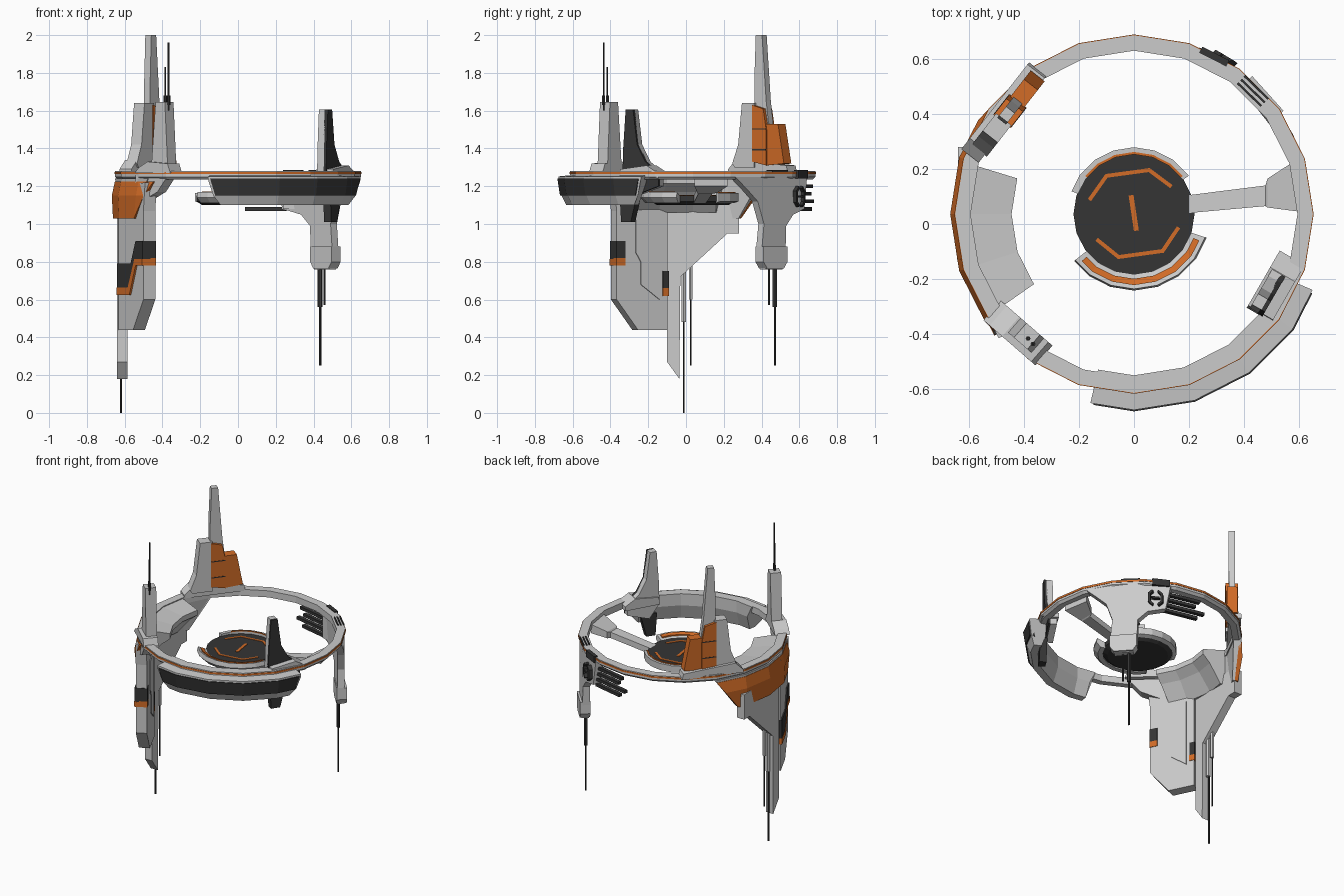
import bpy, bmesh
from math import sin, cos, radians, pi
from mathutils import Vector

CY, STEP = 0.036, 18          # ring centre offset and facet angle (20 sides)


def mat(name, c):
    m = bpy.data.materials.new(name)
    m.diffuse_color = (*c, 1)
    return m


ORANGE = mat("orange", (0.65, 0.15, 0.02))
DARK = mat("dark", (0.035, 0.035, 0.035))


def loft(name, loops, m=None, closed=False):
    """Skin a series of equal-length vertex loops."""
    bm = bmesh.new()
    vs = [[bm.verts.new(p) for p in l] for l in loops]
    n, k = len(loops[0]), len(loops)
    for i in range(k if closed else k - 1):
        a, b = vs[i], vs[(i + 1) % k]
        for j in range(n):
            bm.faces.new((a[j], a[(j + 1) % n], b[(j + 1) % n], b[j]))
    if not closed:
        bm.faces.new(vs[0])
        bm.faces.new(vs[-1])
    bmesh.ops.recalc_face_normals(bm, faces=bm.faces)
    me = bpy.data.meshes.new(name)
    bm.to_mesh(me)
    bm.free()
    ob = bpy.data.objects.new(name, me)
    bpy.context.collection.objects.link(ob)
    if m:
        me.materials.append(m)
    return ob


def arc(name, a0, a1, section, m=None):
    """Sweep (r, z[, end inset in degrees]) along the faceted ring."""
    full = a1 - a0 == 360
    angs = [a0] + [a for a in range(0, 720, STEP) if a0 < a < a1] + ([] if full else [a1])
    loops = []
    for a in angs:
        loop = []
        for p in section:
            d = p[2] if len(p) > 2 else 0
            b = max(a, a0 + d) if not full else a
            b = min(b, a1 - d) if not full else a
            k = cos(radians(9)) / cos(radians(b % STEP - 9))
            loop.append((p[0] * k * cos(radians(b)), CY + p[0] * k * sin(radians(b)), p[1]))
        loops.append(loop)
    return loft(name, loops, m, full)


def plate(name, ang, r0, r1, profile, m=None, bend=0):
    """Upright plate tangent to the ring: (t, z) profile extruded radially."""
    c, s = cos(radians(ang)), sin(radians(ang))
    return loft(name, [[((r - bend * t * t) * c - t * s, CY + (r - bend * t * t) * s + t * c, z)
                        for t, z in profile] for r in (r0, r1)], m)


def box(name, ang, r0, r1, t0, t1, z0, z1, m=None, bend=0):
    return plate(name, ang, r0, r1, [(t0, z0), (t1, z0), (t1, z1), (t0, z1)], m, bend)


def rod(name, x, y, z0, z1, r, m=None):
    return loft(name, [[(x + r * cos(i * pi / 3), y + r * sin(i * pi / 3), z) for i in range(6)]
                       for z in (z0, z1)], m)


def stripe(name, pts, w, z, m):
    """Flat marking of constant width along a polyline."""
    for i, (p, q) in enumerate(zip(pts, pts[1:])):
        p, q = Vector(p), Vector(q)
        d = (q - p).normalized()
        n = Vector((-d.y, d.x)) * w / 2
        e = d * w * 0.25
        loft(f"{name}_{i}", [[(*v, zz) for v in (p - e + n, q + e + n, q + e - n, p - e - n)]
                             for zz in (z, z + 0.004)], m)


# main ring with stripe
arc("main_ring", 0, 360, [(.594, 1.235), (.635, 1.235), (.65, 1.25), (.65, 1.28), (.594, 1.28)])
arc("ring_stripe", 0, 360, [(.64, 1.264), (.653, 1.264), (.653, 1.275), (.64, 1.275)], ORANGE)

# thick front section with dark band
arc("front_hull", 257, 337, [(.586, 1.20, 4), (.586, 1.28), (.65, 1.28), (.65, 1.258), (.712, 1.252),
                             (.712, 1.235), (.695, 1.15, 2), (.67, 1.10, 5), (.62, 1.10, 5)])
arc("front_band", 258, 336, [(.68, 1.24), (.717, 1.24), (.703, 1.15, 2), (.67, 1.15, 2)], DARK)

# left platform and outer armour
arc("left_platform", 163, 215, [(.445, 1.215), (.445, 1.25), (.60, 1.275), (.64, 1.275),
                                (.64, 1.06, 5), (.59, 1.06, 5), (.50, 1.17, 2)])
arc("armour_liner", 143, 222, [(.60, 1.24), (.65, 1.24), (.645, 1.03, 14), (.625, 1.03, 14)])
arc("left_armour", 144, 226, [(.635, 1.225), (.652, 1.225), (.668, 1.15, 5), (.662, 1.03, 13),
                              (.64, 1.03, 13)], ORANGE)

# hub: disc, rims and pad markings
arc("hub_disc", 0, 360, [(.001, 1.10), (.19, 1.10), (.22, 1.12), (.22, 1.15), (.001, 1.15)], DARK)
arc("hub_rim_back", 35, 160, [(.217, 1.11), (.243, 1.12), (.243, 1.165), (.217, 1.165)])
arc("hub_rim_stripe_back", 38, 142, [(.217, 1.16), (.226, 1.16), (.226, 1.17), (.217, 1.17)], ORANGE)
arc("hub_rim_front", 218, 342, [(.217, 1.11), (.25, 1.11), (.278, 1.14), (.272, 1.17), (.22, 1.15)])
arc("hub_rim_stripe_front", 222, 338, [(.235, 1.15), (.258, 1.15), (.258, 1.172), (.235, 1.164)], ORANGE)
stripe("pad_mark_back", [(-.16, .09), (-.10, .175), (.055, .196), (.133, .138)], .014, 1.149, ORANGE)
stripe("pad_mark_front", [(-.133, -.058), (-.056, -.12), (.104, -.098), (.16, -.015)], .014, 1.149, ORANGE)
stripe("pad_mark_centre", [(-.01, .10), (.008, -.02)], .018, 1.149, ORANGE)

# bridge from hub to ring
loft("bridge", [[(x0, y0, z0), (x1, y1, z0), (x1, y1, z1), (x0, y0, z1)] for x0, y0, x1, y1, z0, z1 in
                [(.2, .04, .2, .105, 1.11, 1.15), (.478, .065, .478, .14, 1.16, 1.20),
                 (.485, .06, .485, .165, 1.165, 1.21), (.6, .045, .57, .22, 1.20, 1.26)]])

# tall back-left fin
plate("tall_fin_base", 142, .56, .64, [(.20, 1.27), (.20, 1.29), (.15, 1.34), (-.19, 1.31), (-.20, 1.27)])
plate("tall_fin_body", 142, .55, .62, [(.165, 1.32), (.125, 1.42), (.10, 1.64), (.02, 1.64), (.02, 1.30), (.15, 1.30)])
plate("tall_fin_spike", 142, .567, .607, [(.03, 1.6), (.03, 1.75), (.02, 2.0), (-.022, 2.0), (-.05, 1.65), (-.07, 1.5)])
plate("tall_fin_panel_inner", 142, .547, .624, [(.03, 1.63), (-.045, 1.61), (-.065, 1.5), (-.065, 1.31), (.03, 1.33)], ORANGE)
plate("tall_fin_panel_outer", 142, .553, .617, [(-.06, 1.53), (-.14, 1.53), (-.18, 1.32), (-.06, 1.31)], ORANGE)
for i, z in enumerate((1.39, 1.5)):
    box(f"fin_panel_seam_{i}", 142, .545, .626, -.063, .028, z, z + .006, DARK)

# front-left antenna tower
plate("tower_base", 229, .555, .65, [(-.16, 1.27), (-.13, 1.30), (-.07, 1.33), (.07, 1.32), (.09, 1.27)])
plate("tower", 229, .555, .625, [(-.065, 1.3), (-.035, 1.645), (.03, 1.645), (.05, 1.3)])
plate("tower_bracket", 226, .57, .635, [(-.14, 1.10), (-.14, 1.26), (.10, 1.26), (.02, 1.17)])
rod("tower_antenna_long", -.367, -.436, 1.6, 1.96, .005, DARK)
rod("tower_antenna_short", -.385, -.416, 1.6, 1.83, .005, DARK)
for x, y in ((-.367, -.436), (-.385, -.416)):
    rod("tower_antenna_socket", x, y, 1.63, 1.68, .009, DARK)

# right fin, dark on the outside
FIN = [(-.09, 1.24), (-.085, 1.4), (-.07, 1.605), (-.025, 1.605), (0, 1.42), (.05, 1.33), (.13, 1.27), (.13, 1.2), (-.02, 1.15)]
plate("right_fin", 330, .535, .575, FIN)
plate("right_fin_skin", 330, .57, .59, FIN, DARK)
plate("right_fin_foot", 330, .525, .63, [(-.09, 1.24), (-.08, 1.29), (.08, 1.31), (.15, 1.27), (.15, 1.24)])
plate("right_fin_keel", 328, .575, .62, [(-.07, 1.16), (-.06, 1.01), (0, 1.01), (.04, 1.16)], DARK)

# large left leg with banding
plate("left_leg", 206, .57, .64, [(-.13, 1.2), (.19, 1.22), (.17, 1.07), (.17, .6), (.045, .44), (-.13, .44)])
plate("left_leg_panel", 206, .564, .6, [(-.08, 1.05), (.06, 1.05), (.06, .85), (.03, .8), (.03, .68), (-.08, .6)])
plate("leg_band_dark", 206, .6, .648, [(.173, .91), (.09, .91), (.03, .79), (-.134, .79), (-.134, .66),
                                       (0, .66), (.08, .81), (.173, .81)], DARK)
plate("leg_band_orange", 206, .6, .65, [(.174, .815), (.08, .815), (0, .665), (-.136, .665),
                                        (-.136, .625), (.02, .625), (.095, .78), (.174, .78)], ORANGE)
for t0, t1, z in ((-.135, -.10, .62), (.12, .173, .78)):
    box("leg_edge_dark", 206, .567, .62, t0, t1, z + .04, z + .13, DARK)
    box("leg_edge_orange", 206, .566, .62, t0, t1, z, z + .04, ORANGE)

# blade leg beside it, with antennas
BLADE = [(-.10, 1.14), (.28, 1.12), (.28, .95), (.22, .95), (-.03, .72), (-.035, .18), (-.10, .27)]
loft("blade_leg", [[(x, y, z) for y, z in BLADE] for x in (-.64, -.585)])
rod("blade_antenna_holder_long", -.615, -.012, .48, .78, .015)
rod("blade_antenna_holder_short", -.615, .025, .6, .84, .012)
rod("blade_antenna_long", -.62, -.012, 0, .53, .006, DARK)
rod("blade_antenna_short", -.615, .025, .25, .62, .005, DARK)

# back-right bracket leg, bent to follow the ring
plate("bracket_leg", 42, .60, .645, [(-.24, 1.25), (-.08, 1.25), (.08, 1.25), (.29, 1.25), (.26, 1.08), (.15, 1.05),
                                     (.09, .99), (.085, .86), (.06, .76), (-.06, .76), (-.085, .86), (-.07, 1.0),
                                     (-.11, 1.12), (-.17, 1.18)], None, .75)
plate("bracket_collar", 42, .59, .655, [(-.085, .80), (-.085, .88), (.085, .88), (.085, .80), (.06, .765), (-.06, .765)])
rod("bracket_antenna_holder", .435, .47, .56, .78, .013, DARK)
rod("bracket_antenna_long", .435, .47, .25, .6, .006, DARK)
rod("bracket_antenna_short", .458, .44, .57, .78, .006, DARK)
for s in (-1, 1):      # round hatch outline
    plate("hatch_outline", 42, .63, .665, [(.2 + s * t, 1.145 + z) for t, z in
          [(.02, .055), (.045, .03), (.045, -.03), (.02, -.055), (.012, -.045), (.03, -.025), (.03, .025), (.012, .045)]], DARK, .75)
box("hatch_bar", 42, .63, .665, .175, .225, 1.139, 1.151, DARK, .75)

# dark slats at the back and small ring vents
for i, (t0, t1) in enumerate([(-.12, .12), (-.14, .09), (-.16, .15), (-.12, .10)]):
    box(f"back_slat_{i}", 77, .60, .625, t0, t1, 1.19 - i * .04, 1.21 - i * .04, DARK)
box("slat_mount", 71, .59, .615, -.12, -.05, 1.08, 1.25)
box("ring_vent_outer", 63, .63, .655, -.055, .055, 1.24, 1.285, DARK)
for i in range(3):
    box(f"ring_vent_{i}", 46, .60 + i * .018, .608 + i * .018, -.06, .06, 1.27, 1.287, DARK)
